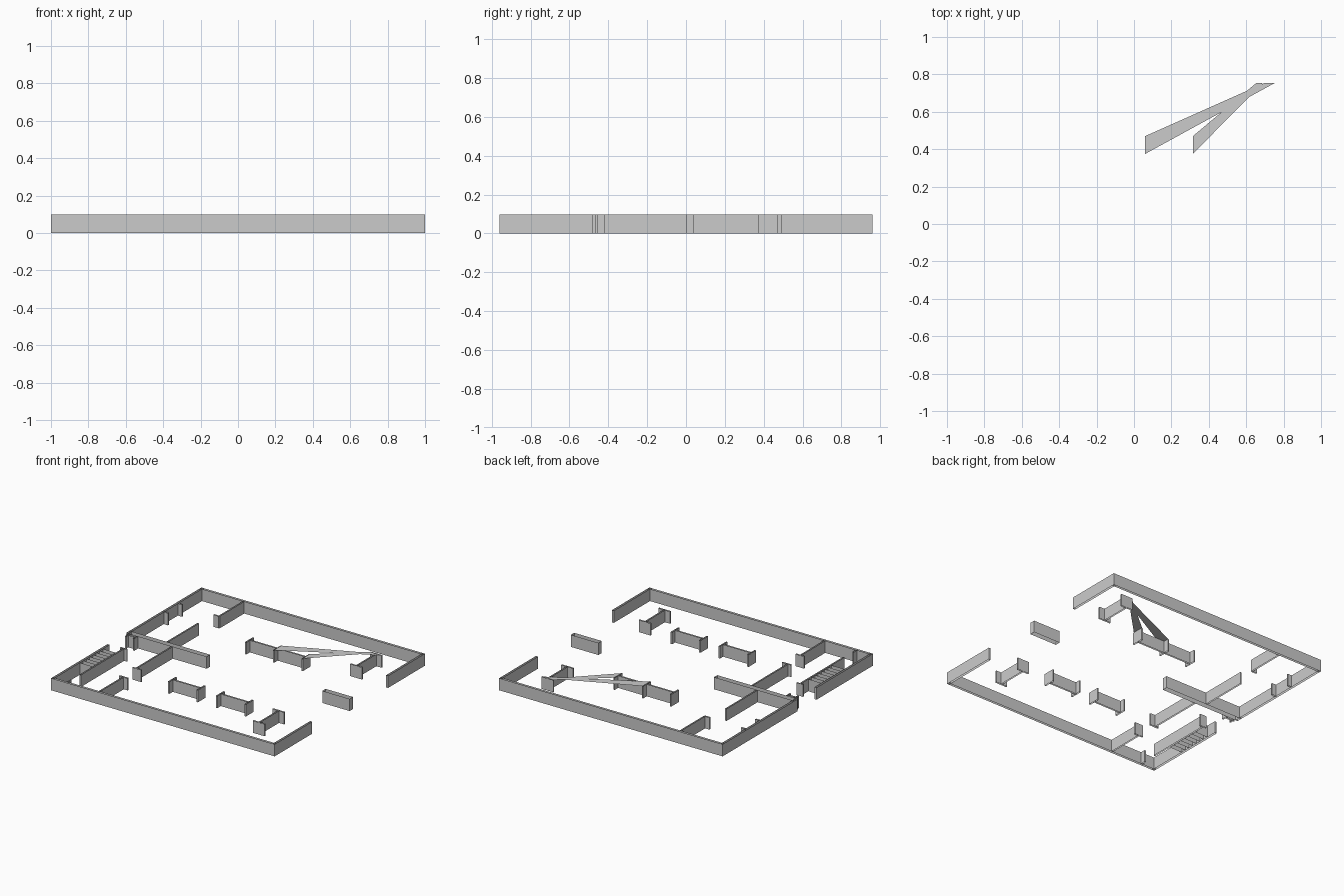
import bpy

if "Cube" in bpy.data.objects:
    bpy.data.objects.remove(bpy.data.objects["Cube"])

H = 0.098  # wall height


def mesh_object(name, verts, faces):
    me = bpy.data.meshes.new(name)
    me.from_pydata(verts, [], faces)
    me.update()
    ob = bpy.data.objects.new(name, me)
    bpy.context.collection.objects.link(ob)
    return ob


def walls(name, rects):
    """Open-topped vertical shells from plan rectangles (x0, x1, y0, y1)."""
    verts, faces = [], []
    for x0, x1, y0, y1 in rects:
        b = len(verts)
        plan = [(x0, y0), (x1, y0), (x1, y1), (x0, y1)]
        verts += [(x, y, z) for z in (0, H) for x, y in plan]
        faces += [(b + i, b + (i + 1) % 4, b + 4 + (i + 1) % 4, b + 4 + i)
                  for i in range(4)]
    return mesh_object(name, verts, faces)


def along_x(x0, x1, y, t=0.012):
    return (x0, x1, y - t / 2, y + t / 2)


def along_y(x, y0, y1, t=0.012):
    return (x - t / 2, x + t / 2, y0, y1)


T = 0.018
# Perimeter walls with openings on the left and right
walls("front_outer_wall", [(-1, 1, -0.96, -0.96 + T)])
walls("back_outer_wall", [(-1, 1, 0.96 - T, 0.96)])
walls("left_outer_walls", [(-1, -1 + T, -0.96, -0.24), (-1, -1 + T, 0, 0.96)])
walls("right_outer_walls", [(1 - T, 1, -0.96, -0.48), (1 - T, 1, 0.49, 0.96)])

# Central dividing wall and the pier in line with it
walls("central_wall", [(-1, -0.28, 0, 0.042)])
walls("right_pier", [(0.755, 1, 0, 0.042)])

# Partitions on the left with door returns
walls("back_partition", [along_y(-0.61, 0.63, 0.945), along_x(-0.655, -0.61, 0.63)])
walls("middle_back_partition", [along_y(-0.665, 0.042, 0.44)])
walls("middle_front_partition", [along_y(-0.59, -0.46, 0), along_x(-0.62, -0.54, -0.46)])
walls("front_partition", [along_y(-0.58, -0.945, -0.635), along_x(-0.615, -0.54, -0.635)])

# Door jambs
walls("left_door_jambs", [along_x(-0.985, -0.945, y) for y in (0.46, 0.64)])
walls("front_door_jamb", [along_y(-0.865, -0.945, -0.9)])
walls("entrance_jambs", [along_x(-0.985, -0.90, -0.02), along_y(-0.90, -0.05, 0.0),
                         along_y(-0.97, -0.05, 0.0)])

# Stair: side wall and risers
walls("stair_side_wall", [along_y(-0.86, -0.79, -0.23), along_x(-0.89, -0.83, -0.23)])
N = 8
rv, rf = [], []
for i in range(N):
    y = -0.62 + i * 0.042
    rv += [(-0.982, y, 0), (-0.866, y, 0), (-0.866, y, H), (-0.982, y, H)]
    rf.append(tuple(range(4 * i, 4 * i + 4)))
mesh_object("stair_risers", rv, rf)

# Shelf-like bays running in x: web plus end caps
walls("back_bay", [along_x(-0.19, 0.32, 0.42)]
      + [along_y(x, 0.37, 0.47) for x in (-0.19, 0.06, 0.315)])
for i, (x0, x1) in enumerate([(-0.26, -0.005), (0.17, 0.425)]):
    walls(f"front_bay_{i}", [along_x(x0, x1, -0.465)]
          + [along_y(x, -0.515, -0.42) for x in (x0, x1)])

# Bays running in y near the right side
for n, x0, x1, y0, y1 in [("back", 0.655, 0.76, 0.505, 0.755),
                          ("front", 0.635, 0.74, -0.71, -0.46)]:
    walls(n + "_cross_bay", [along_y((x0 + x1) / 2, y0, y1)]
          + [along_x(x0, x1, y) for y in (y0, y1)])

# Two flat slivers lying at wall-top level
mesh_object("top_slivers",
            [(0.06, 0.375, H), (0.755, 0.755, H), (0.7, 0.755, H), (0.06, 0.47, H),
             (0.315, 0.375, H), (0.69, 0.755, H), (0.655, 0.755, H), (0.315, 0.47, H)],
            [(0, 1, 2, 3), (4, 5, 6, 7)])
